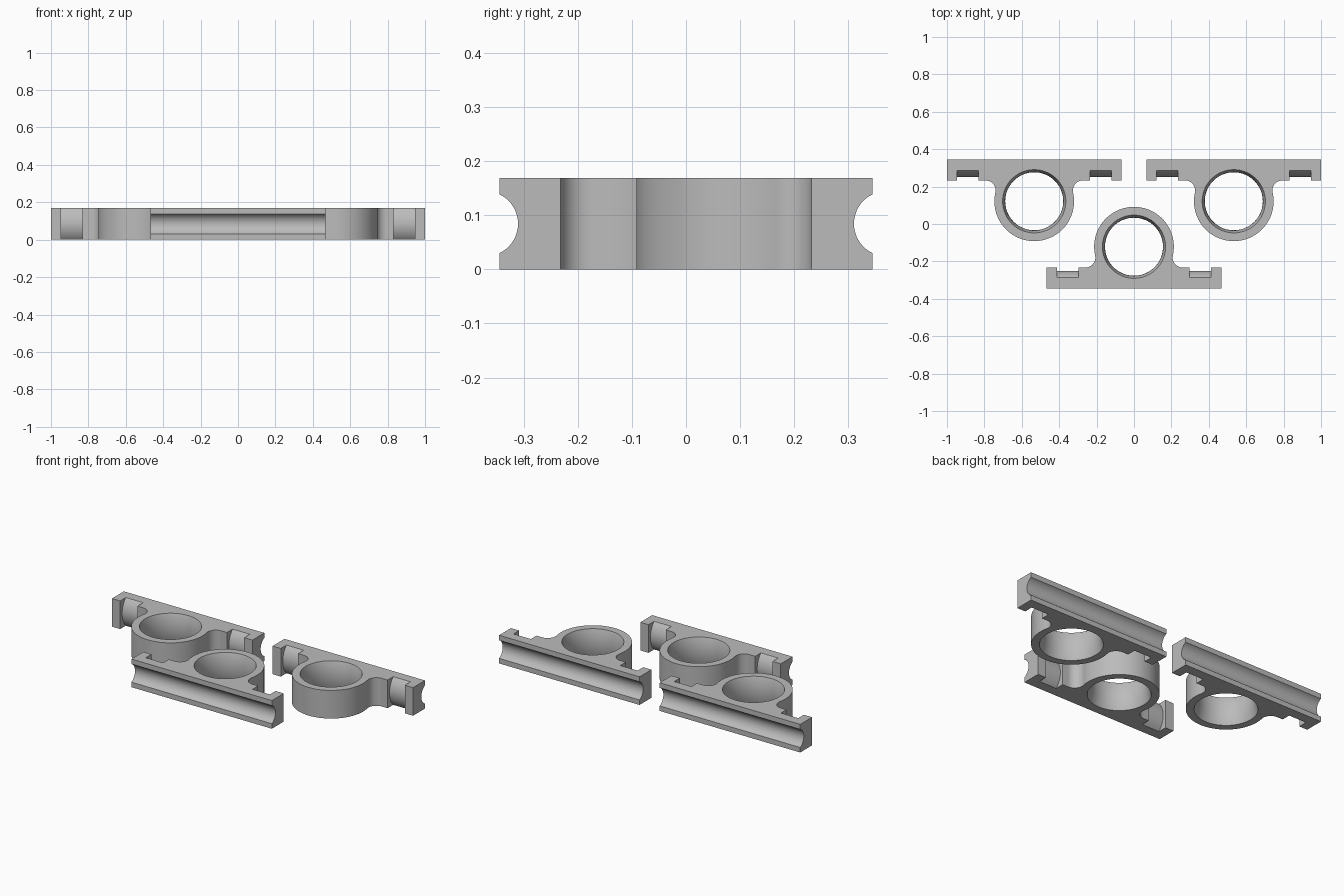
import bpy, bmesh
from math import sin, cos, pi, atan2, sqrt, asin, radians
from mathutils import Vector

if "Cube" in bpy.data.objects:
    bpy.data.objects.remove(bpy.data.objects["Cube"])

HEIGHT = 0.169
MID = HEIGHT / 2
HALF = 0.4665          # half length of the base bar
BASE = 0.1125          # bar thickness
RING_Y, RING_R = 0.2235, 0.213
FILLET = 0.053
ROD_Y, ROD_R, TIE_R = -0.026, 0.0603, 0.12
BACK = 0.345           # distance of the bar backs from the centre

grey = bpy.data.materials.new("plain grey")
grey.use_nodes = True
grey.diffuse_color = (0.5, 0.5, 0.5, 1)
grey.node_tree.nodes["Principled BSDF"].inputs["Base Color"].default_value = (0.5, 0.5, 0.5, 1)


def loft(name, rings):
    """Closed solid through a list of equal-length point rings."""
    bm = bmesh.new()
    loops = [[bm.verts.new(p) for p in ring] for ring in rings]
    n = len(loops[0])
    for a, b in zip(loops, loops[1:]):
        for i in range(n):
            j = (i + 1) % n
            bm.faces.new((a[i], a[j], b[j], b[i]))
    bm.faces.new(loops[0])
    bm.faces.new(loops[-1])
    bmesh.ops.recalc_face_normals(bm, faces=bm.faces)
    mesh = bpy.data.meshes.new(name)
    bm.to_mesh(mesh)
    bm.free()
    mesh.materials.append(grey)
    obj = bpy.data.objects.new(name, mesh)
    bpy.context.collection.objects.link(obj)
    return obj


def arc(cx, cy, r, start, end, steps):
    return [(cx + r * cos(start + (end - start) * i / steps),
             cy + r * sin(start + (end - start) * i / steps)) for i in range(steps + 1)]


def bar_x(name, profile, x0, x1):
    """Extrude a (y, z) profile along x."""
    return loft(name, [[(x, y, z) for y, z in profile] for x in (x0, x1)])


# Bracket outline: bar, fillet and ring on one half, then mirrored
fy = BASE + FILLET
fx = sqrt((RING_R + FILLET) ** 2 - (fy - RING_Y) ** 2)
tangent = atan2(fy - RING_Y, fx)
half = [(HALF, 0), (HALF, BASE)]
half += arc(fx, fy, FILLET, -pi / 2, tangent - pi, 12)
half += arc(0, RING_Y, RING_R, tangent, pi / 2, 32)[1:]
outline = half + [(-x, y) for x, y in reversed(half[:-1])]
bracket = loft("front_bracket", [[(x, y, z) for x, y in outline] for z in (0, HEIGHT)])

# Bore, slightly narrower at mid height
bore = []
for i in range(13):
    t = -1.1 + 2.2 * i / 12
    r = 0.155 + 0.014 * t * t
    bore.append([(x, y, MID + t * MID) for x, y in arc(0, RING_Y, r, 0, 2 * pi, 72)[:-1]])
cutters = [loft("bore_cutter", bore)]

# Rod groove along the back of the bar
cutters.append(bar_x("groove_cutter", arc(ROD_Y, MID, ROD_R, 0, 2 * pi, 48)[:-1], -0.6, 0.6))

# Tie slots with a floor concentric to the rod groove
reach = asin((MID + 0.01) / TIE_R)
slot = arc(ROD_Y, MID, TIE_R, -reach, reach, 20)
slot += [(0.2, HEIGHT + 0.01), (0.2, -0.01)]
for side in (-1, 1):
    cutters.append(bar_x("slot_cutter", slot, side * 0.297, side * 0.412))

bpy.context.view_layer.objects.active = bracket
for cutter in cutters:
    cutter.hide_render = True
    mod = bracket.modifiers.new("cut", 'BOOLEAN')
    mod.operation = 'DIFFERENCE'
    mod.solver = 'EXACT'
    mod.object = cutter
    bpy.ops.object.modifier_apply(modifier=mod.name)
for cutter in cutters:
    bpy.data.objects.remove(cutter)

bpy.ops.object.select_all(action='DESELECT')
bracket.select_set(True)
bpy.ops.object.shade_smooth_by_angle(angle=radians(30))

# Place the front bracket and two turned copies behind it
bracket.location = (0, -BACK, 0)
for name, x in (("back_right_bracket", HALF - 1), ("back_left_bracket", 1 - HALF)):
    copy = bracket.copy()
    copy.data = bracket.data.copy()
    copy.name = name
    copy.location = Vector((x, BACK, 0))
    copy.rotation_euler.z = pi
    bpy.context.collection.objects.link(copy)
